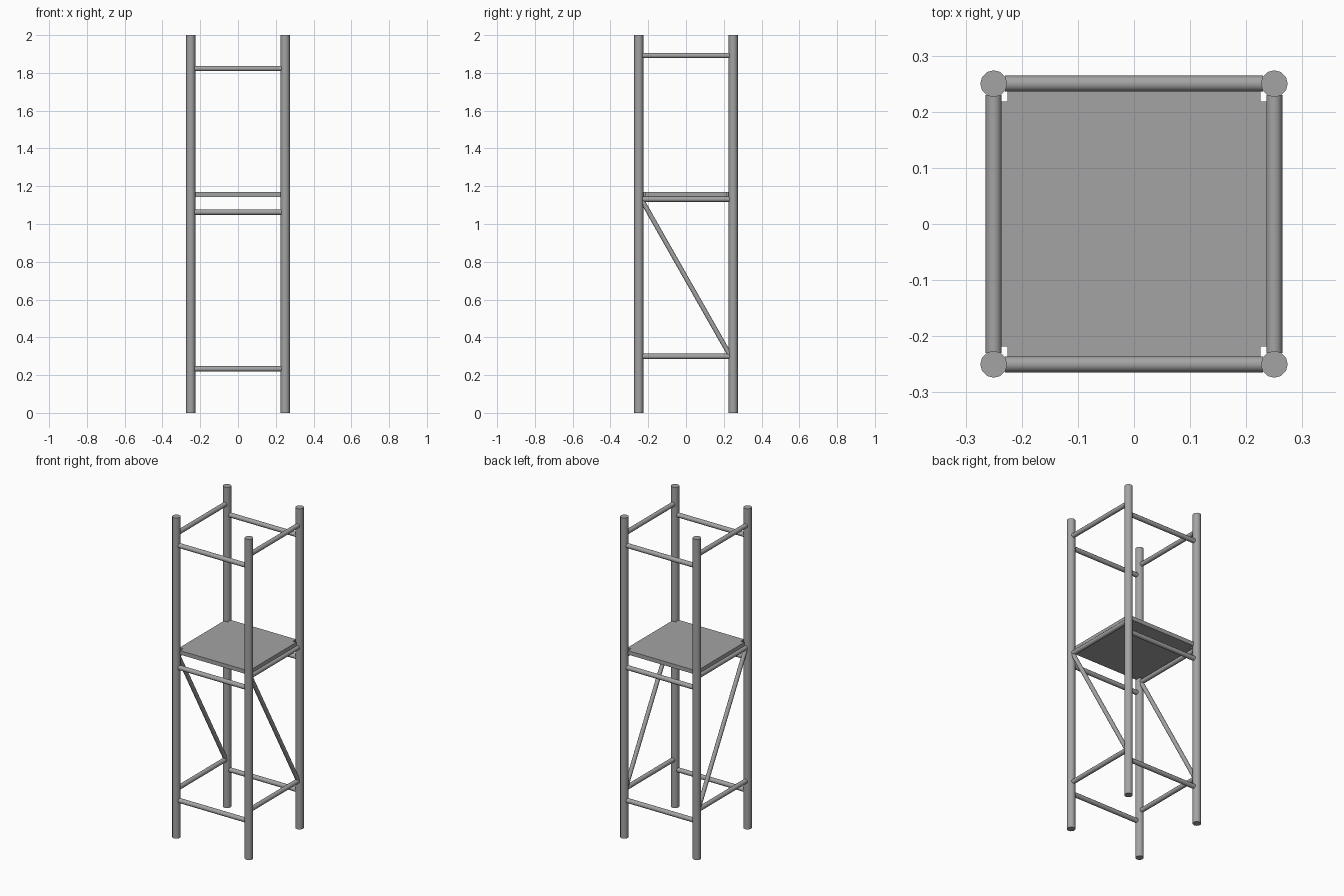
import bpy
import bmesh
import math
from mathutils import Vector

cube = bpy.data.objects.get("Cube")
if cube:
    bpy.data.objects.remove(cube, do_unlink=True)

metal = bpy.data.materials.new("grey_metal")
metal.use_nodes = True
GREY = (0.37, 0.37, 0.37, 1)
metal.diffuse_color = GREY
metal.node_tree.nodes["Principled BSDF"].inputs["Base Color"].default_value = GREY

HALF = 0.25        # post centre offset
POST_R = 0.024
BAR_R = 0.0143
REACH = 0.23       # bar ends meet the post surface


def tube(name, start, end, radius):
    start, end = Vector(start), Vector(end)
    axis = end - start
    bpy.ops.mesh.primitive_cylinder_add(
        vertices=12, radius=radius, depth=axis.length,
        location=(start + end) / 2,
        rotation=axis.to_track_quat("Z", "Y").to_euler())
    obj = bpy.context.object
    obj.name = name
    obj.data.materials.append(metal)
    bpy.ops.object.shade_smooth_by_angle(angle=math.radians(40))


# Corner posts
for fb, y in (("front", -HALF), ("back", HALF)):
    for lr, x in (("left", HALF), ("right", -HALF)):
        tube(f"{fb}_{lr}_post", (x, y, 0), (x, y, 2), POST_R)

# Front and back rungs
for side, y in (("front", -HALF), ("back", HALF)):
    for level, z in (("lower", 0.233), ("middle", 1.062), ("upper", 1.823)):
        tube(f"{side}_{level}_bar", (-REACH, y, z), (REACH, y, z), BAR_R)

# Side rungs and diagonal braces
for side, x in (("left", HALF), ("right", -HALF)):
    for level, z in (("lower", 0.299), ("middle", 1.131), ("upper", 1.892)):
        tube(f"{side}_{level}_bar", (x, -REACH, z), (x, REACH, z), BAR_R)
    tube(f"{side}_diagonal_brace", (x, -REACH, 1.12), (x, REACH, 0.31), 0.0125)

# Platform with a notch at each corner for the posts
NOTCH_X, NOTCH_Y = 0.225, 0.218
corner = [(HALF, NOTCH_Y), (NOTCH_X, NOTCH_Y), (NOTCH_X, HALF)]
outline = []
for sx, sy in ((1, 1), (-1, 1), (-1, -1), (1, -1)):
    pts = [(sx * x, sy * y) for x, y in corner]
    outline += pts if sx == sy else pts[::-1]

bm = bmesh.new()
base = bm.faces.new([bm.verts.new((x, y, 1.144)) for x, y in outline])
top = bmesh.ops.extrude_face_region(bm, geom=[base])["geom"]
bmesh.ops.translate(bm, vec=(0, 0, 0.025),
                    verts=[g for g in top if isinstance(g, bmesh.types.BMVert)])
bmesh.ops.recalc_face_normals(bm, faces=bm.faces)
mesh = bpy.data.meshes.new("platform")
bm.to_mesh(mesh)
bm.free()
mesh.materials.append(metal)
bpy.context.collection.objects.link(bpy.data.objects.new("platform", mesh))
